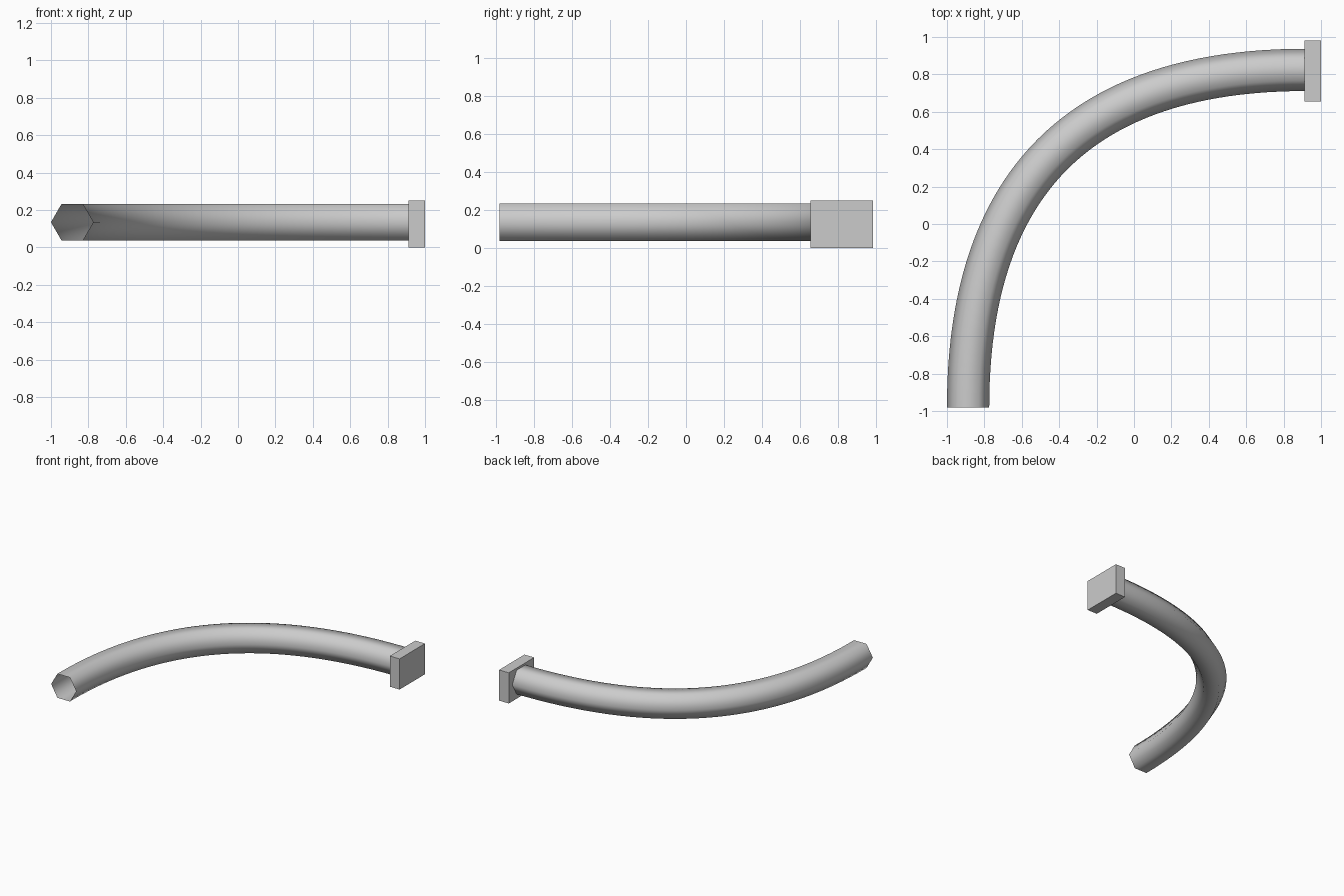
import bpy
import bmesh
import math
from mathutils import Vector

cube = bpy.data.objects.get("Cube")
if cube:
    bpy.data.objects.remove(cube, do_unlink=True)

GREY = (0.6, 0.6, 0.6, 1.0)
grey = bpy.data.materials.new("light grey")
grey.use_nodes = True
grey.diffuse_color = GREY
grey.node_tree.nodes["Principled BSDF"].inputs["Base Color"].default_value = GREY


def add_object(name, bm, smooth):
    mesh = bpy.data.meshes.new(name)
    bm.to_mesh(mesh)
    bm.free()
    mesh.materials.append(grey)
    for face in mesh.polygons:
        face.use_smooth = smooth
    obj = bpy.data.objects.new(name, mesh)
    bpy.context.collection.objects.link(obj)
    return obj


# Bent pipe: open hexagonal tube swept along a quarter bend
SIDES, STEPS, RADIUS = 6, 48, 0.113
start = Vector((-0.887, -0.98, 0.135))
corner = Vector((-0.887, 0.824, 0.135))
end = Vector((0.92, 0.824, 0.135))
up = Vector((0, 0, 1))

bm = bmesh.new()
rings = []
for i in range(STEPS + 1):
    t = i / STEPS
    centre = start * (1 - t) ** 2 + corner * 2 * t * (1 - t) + end * t ** 2
    tangent = ((corner - start) * (1 - t) + (end - corner) * t).normalized()
    side = tangent.cross(up)
    ring = []
    for k in range(SIDES):
        a = math.tau * k / SIDES
        ring.append(bm.verts.new(centre + RADIUS * (side * math.cos(a) + up * math.sin(a))))
    rings.append(ring)
for a, b in zip(rings, rings[1:]):
    for k in range(SIDES):
        n = (k + 1) % SIDES
        bm.faces.new((a[k], a[n], b[n], b[k]))
bmesh.ops.recalc_face_normals(bm, faces=bm.faces)
add_object("bent_pipe", bm, True)

# Rectangular end plate
bm = bmesh.new()
bmesh.ops.create_cube(bm, size=1)
bmesh.ops.scale(bm, vec=(0.088, 0.328, 0.25), verts=bm.verts)
bmesh.ops.translate(bm, vec=(0.956, 0.818, 0.125), verts=bm.verts)
add_object("end_plate", bm, False)
